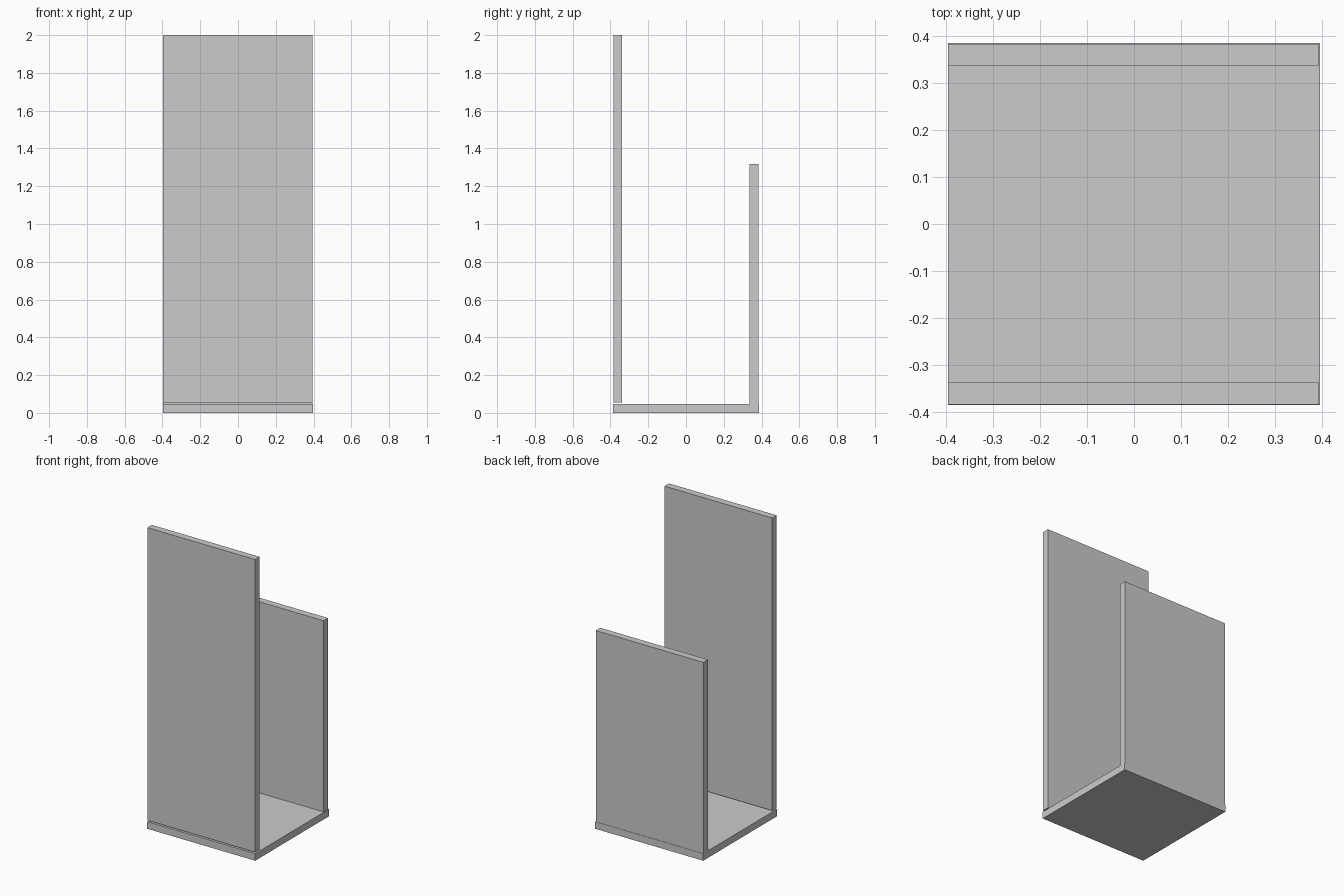
import bpy

if "Cube" in bpy.data.objects:
    bpy.data.objects.remove(bpy.data.objects["Cube"])


def panel(name, x, y, z):
    """Box spanning the given (min, max) ranges."""
    bpy.ops.mesh.primitive_cube_add(size=1)
    ob = bpy.context.object
    ob.name = name
    for v in ob.data.vertices:
        v.co = [r[1] if c > 0 else r[0] for c, r in zip(v.co, (x, y, z))]
    return ob


# floor slab
panel("base", (-0.397, 0.397), (-0.386, 0.386), (0, 0.047))
# tall front wall, with a thin gap above the slab
panel("front_panel", (-0.397, 0.395), (-0.385, -0.338), (0.056, 2.0))
# shorter back wall, standing on the slab
panel("back_panel", (-0.397, 0.394), (0.337, 0.384), (0.047, 1.317))
